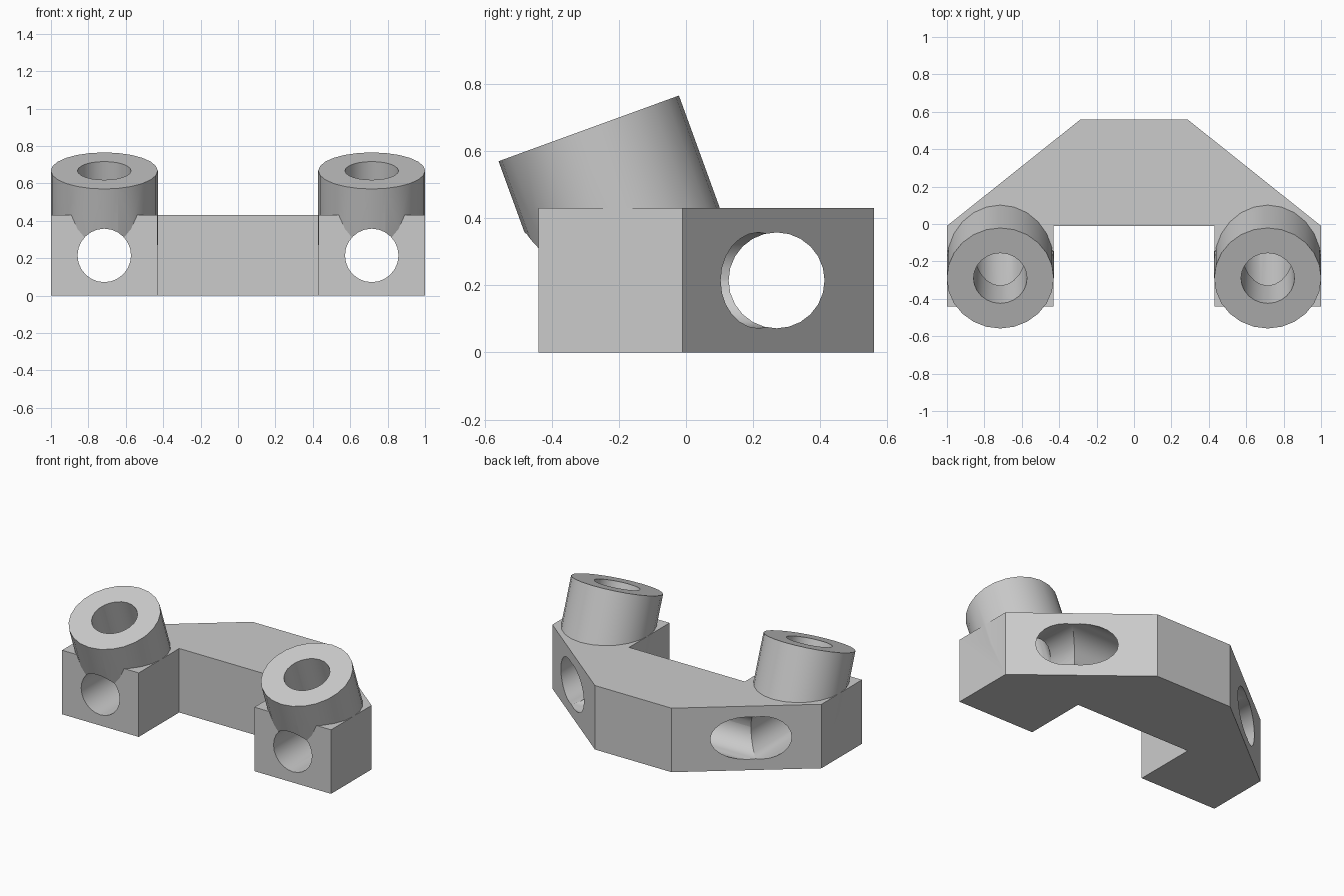
import bpy, bmesh, math
from mathutils import Vector

if "Cube" in bpy.data.objects:
    bpy.data.objects.remove(bpy.data.objects["Cube"])

HEIGHT = 0.43
MID = HEIGHT / 2
ARM_X = 0.715
BORE = 0.143
TUBE = 0.286
TILT = math.radians(20)

grey = bpy.data.materials.new("light grey")
grey.use_nodes = True
grey.diffuse_color = (0.6, 0.6, 0.6, 1)
grey.node_tree.nodes["Principled BSDF"].inputs["Base Color"].default_value = (0.6, 0.6, 0.6, 1)


def cylinder(name, start, end, radius):
    """Cylinder between two points."""
    start, end = Vector(start), Vector(end)
    axis = end - start
    bpy.ops.mesh.primitive_cylinder_add(vertices=24, radius=radius, depth=axis.length,
                                        location=(start + end) / 2)
    obj = bpy.context.object
    obj.name = name
    obj.rotation_euler = axis.to_track_quat('Z', 'Y').to_euler()
    obj.data.materials.append(grey)
    return obj


def combine(target, tool, operation):
    """Apply a boolean and discard the tool."""
    tool.hide_render = True
    bpy.context.view_layer.objects.active = target
    mod = target.modifiers.new(operation.lower(), 'BOOLEAN')
    mod.operation = operation
    mod.solver = 'EXACT'
    mod.object = tool
    bpy.ops.object.modifier_apply(modifier=mod.name)
    bpy.data.objects.remove(tool)


# Chamfered U-shaped block, extruded from its mirrored outline
half = [(0.285, 0.56), (1, -0.01), (1, -0.44), (0.43, -0.44), (0.43, -0.01)]
outline = half + [(-x, y) for x, y in reversed(half)]
bm = bmesh.new()
base = bm.faces.new([bm.verts.new((x, y, 0)) for x, y in outline])
top = bmesh.ops.extrude_face_region(bm, geom=[base])["geom"]
bmesh.ops.translate(bm, vec=(0, 0, HEIGHT),
                    verts=[v for v in top if isinstance(v, bmesh.types.BMVert)])
bmesh.ops.recalc_face_normals(bm, faces=bm.faces)
mesh = bpy.data.meshes.new("bracket_body")
bm.to_mesh(mesh)
bm.free()
body = bpy.data.objects.new("bracket_body", mesh)
bpy.context.collection.objects.link(body)
body.data.materials.append(grey)

# Tilted tubes standing on the two arms
lean = Vector((0, -math.sin(TILT), math.cos(TILT)))
feet = [Vector((side * ARM_X, -0.125, MID)) for side in (-1, 1)]
for foot in feet:
    combine(body, cylinder("tube", foot + lean * 0.06, foot + lean * 0.482, TUBE), 'UNION')

# Bores: one along each arm, one down each tube, one across the back
for foot in feet:
    combine(body, cylinder("arm_bore", (foot.x, -0.9, MID), (foot.x, 0.7, MID), BORE), 'DIFFERENCE')
    combine(body, cylinder("tube_bore", foot, foot + lean * 0.7, BORE), 'DIFFERENCE')
combine(body, cylinder("cross_bore", (-1.2, 0.27, MID), (1.2, 0.27, MID), BORE), 'DIFFERENCE')

# Smooth round walls, sharp edges elsewhere
bpy.ops.object.select_all(action='DESELECT')
body.select_set(True)
bpy.context.view_layer.objects.active = body
bpy.ops.object.shade_smooth_by_angle(angle=math.radians(25))
